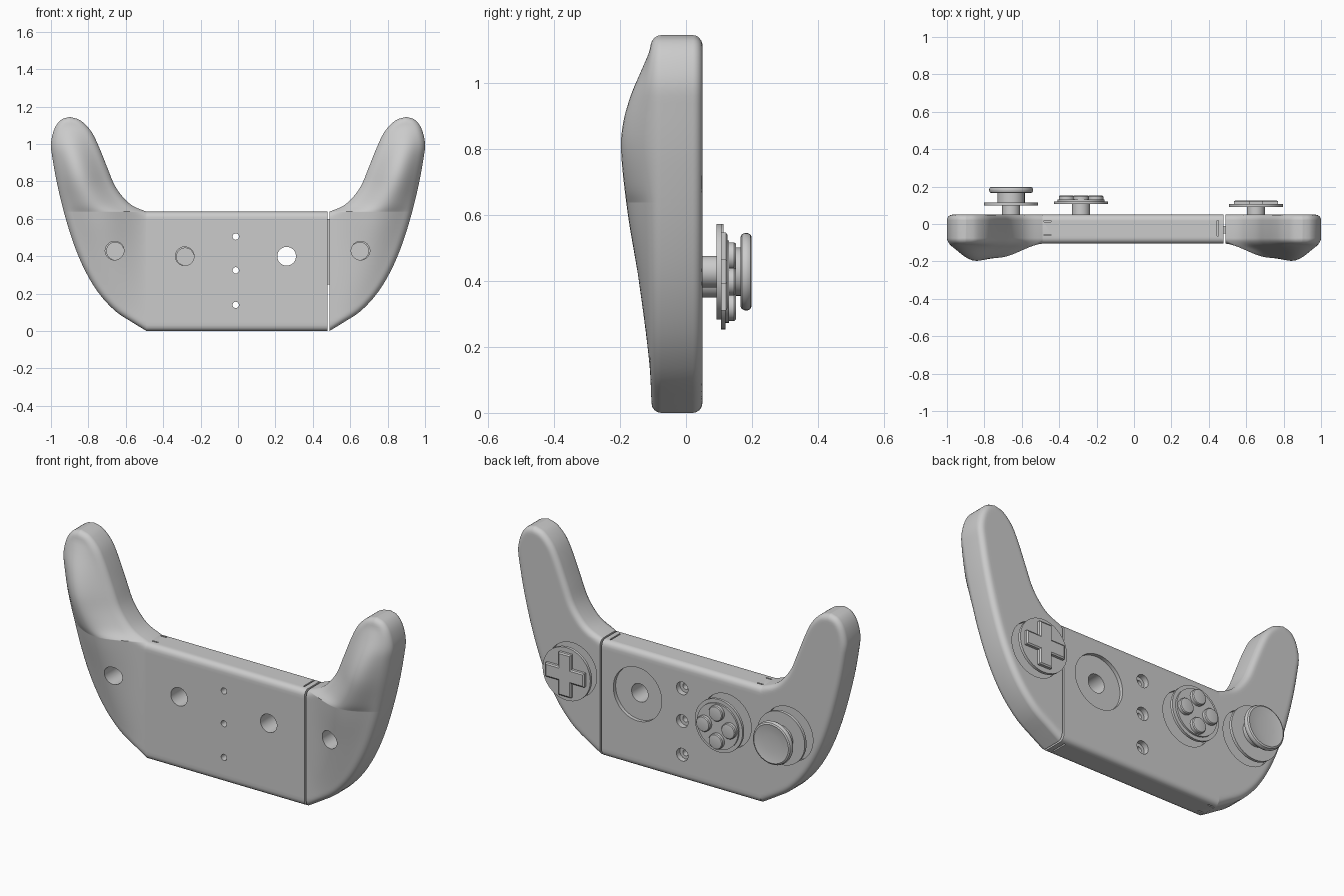
import bpy, bmesh, math
from mathutils import Vector, Matrix
from mathutils.geometry import intersect_point_line

old = bpy.data.objects.get("Cube")
if old:
    bpy.data.objects.remove(old, do_unlink=True)

grey = bpy.data.materials.new("plain grey")
grey.use_nodes = True
grey.diffuse_color = (0.6, 0.6, 0.6, 1)
grey.node_tree.nodes["Principled BSDF"].inputs["Base Color"].default_value = (0.6, 0.6, 0.6, 1)

FRONT, BACK, RIM = -0.105, 0.05, 0.03
SEAM, TOP, TIP = 0.488, 0.638, 1.145


def finish(bm, name):
    bmesh.ops.remove_doubles(bm, verts=bm.verts, dist=1e-4)
    bmesh.ops.recalc_face_normals(bm, faces=bm.faces)
    mesh = bpy.data.meshes.new(name)
    bm.to_mesh(mesh)
    bm.free()
    mesh.materials.append(grey)
    obj = bpy.data.objects.new(name, mesh)
    bpy.context.collection.objects.link(obj)
    return obj


def smooth(obj, angle=35):
    bpy.ops.object.select_all(action='DESELECT')
    obj.select_set(True)
    bpy.context.view_layer.objects.active = obj
    bpy.ops.object.shade_smooth_by_angle(angle=math.radians(angle))


def spline(pts, steps=8):
    # Catmull-Rom polyline through the points
    p = [Vector(q) for q in pts]
    p = [2 * p[0] - p[1]] + p + [2 * p[-1] - p[-2]]
    out = []
    for a, b, c, d in zip(p, p[1:], p[2:], p[3:]):
        for k in range(steps):
            t = k / steps
            out.append(0.5 * (2 * b + (c - a) * t + (2 * a - 5 * b + 4 * c - d) * t * t
                              + (3 * b - a - 3 * c + d) * t ** 3))
    return out + [p[-2]]


def lookup(line, z):
    # first coordinate of a polyline at height z
    for a, b in zip(line, line[1:]):
        if z <= b.y and b.y > a.y:
            return a.x + (b.x - a.x) * max(0, (z - a.y) / (b.y - a.y))
    return line[-1].x


def eased(lo, hi, n):
    return [lo + (hi - lo) * (0.5 - 0.5 * math.cos(math.pi * k / n)) for k in range(n + 1)]


def edge_distance(p, lines):
    best = 1.0
    for line in lines:
        for a, b in zip(line, line[1:]):
            if a != b:
                q, t = intersect_point_line(p, a, b)
                t = min(1, max(0, t))
                best = min(best, (p - a.lerp(b, t)).length)
    return best


def panel(name, heights, inner, outer, columns, lines, swell, side=1):
    # closed slab with rounded rims and a swelling on its front
    bm = bmesh.new()
    sheets = ([], [])
    for z in heights:
        rows = ([], [])
        for u in eased(0, 1, columns):
            x = inner(z) + (outer(z) - inner(z)) * u
            d = min(RIM, edge_distance(Vector((x, z)), lines))
            drop = RIM - math.sqrt(max(0, RIM ** 2 - (RIM - d) ** 2))
            rows[0].append(bm.verts.new((side * x, FRONT + drop - swell(u, z), z)))
            rows[1].append(bm.verts.new((side * x, BACK - drop, z)))
        for sheet, row in zip(sheets, rows):
            sheet.append(row)
    for g in sheets:
        for r0, r1 in zip(g, g[1:]):
            for k in range(columns):
                bm.faces.new((r0[k], r0[k + 1], r1[k + 1], r1[k]))
    rims = [g[0] + [r[-1] for r in g[1:]] + g[-1][-2::-1] + [r[0] for r in g[-2:0:-1]] for g in sheets]
    f, b = rims
    for k in range(len(f)):
        bm.faces.new((f[k - 1], f[k], b[k], b[k - 1]))
    return finish(bm, name)


def disc(name, x, z, profile, sides=48):
    # turned part along y; profile is (radius, y) pairs
    bm = bmesh.new()
    rings = []
    for r, y in profile:
        rings.append([bm.verts.new((x + r * math.cos(2 * math.pi * k / sides), y,
                                    z + r * math.sin(2 * math.pi * k / sides))) for k in range(sides)])
    for r0, r1 in zip(rings, rings[1:]):
        for k in range(sides):
            bm.faces.new((r0[k - 1], r0[k], r1[k], r1[k - 1]))
    bm.faces.new(rings[0])
    bm.faces.new(rings[-1])
    return finish(bm, name)


def box(name, x, y, z):
    bm = bmesh.new()
    size = [b - a for a, b in (x, y, z)]
    mid = [(a + b) / 2 for a, b in (x, y, z)]
    bmesh.ops.create_cube(bm, size=1, matrix=Matrix.Translation(mid) @ Matrix.Diagonal((*size, 1)))
    return finish(bm, name)


def cut(obj, cutters):
    for c in cutters:
        m = obj.modifiers.new("cut", 'BOOLEAN')
        m.operation, m.solver, m.object = 'DIFFERENCE', 'EXACT', c
        bpy.context.view_layer.objects.active = obj
        bpy.ops.object.modifier_apply(modifier=m.name)
        bpy.data.objects.remove(c, do_unlink=True)
    smooth(obj)


def socket(x, z):
    # through hole with a shallow round recess on the back
    return disc("socket_cutter", x, z, [(0.05, -0.4), (0.05, 0.03), (0.147, 0.03), (0.147, 0.2)])


# Grip outline and depth of its swelling
outer = spline([(SEAM, 0), (.57, .05), (.66, .11), (.757, .22), (.84, .37), (.906, .55), (.96, .755),
                (.992, .925), (1, 1.005), (.98, 1.085), (.945, 1.13), (.90, TIP)])
inner = spline([(SEAM, TOP), (.56, .668), (.61, .71), (.66, .78), (.70, .877), (.75, 1), (.79, 1.075),
                (.845, 1.128), (.90, TIP)])
depth = spline([(0, 0), (.006, .15), (.038, .4), (.071, .6), (.091, .78), (.087, .87), (.063, .96),
                (.025, 1.05), (.005, 1.1), (0, TIP)])
top_line = [Vector((-1, TOP)), Vector((SEAM, TOP))]
base_line = [Vector((-1, 0)), Vector((SEAM, 0))]


def swell(u, z):
    return lookup(depth, z) * max(0, math.sin(math.pi * u ** 1.2)) ** 1.3


grip_heights = eased(0, TOP, 26) + eased(TOP, TIP, 34)[1:]
grips = [panel(name, grip_heights, lambda z: SEAM if z <= TOP else lookup(inner, z),
               lambda z: lookup(outer, z), 26, [outer, inner, top_line, base_line], swell, side)
         for name, side in (("left_grip", 1), ("right_grip", -1))]
centre = panel("centre_body", eased(0, TOP, 28), lambda z: -SEAM, lambda z: 0.478, 1,
               [top_line, base_line], lambda u, z: 0)

# Sockets, screw holes and latch grooves
cut(grips[0], [socket(.655, .43)])
cut(grips[1], [socket(-.66, .43)])
tools = [socket(-.285, .40), socket(.26, .40)]
for z in (.505, .325, .14):
    tools.append(disc("screw_cutter", -.012, z, [(.017, -.4), (.017, .02), (.035, .02), (.035, .2)], 24))
for z in ((-.1, .012), (TOP - .012, TOP + .1)):
    tools.append(box("groove_cutter", (.443, .451), (-.065, .02), z))
    for y in (-.062, .012):
        tools.append(box("groove_cutter", (-.48, -.445), (y, y + .007), z))
cut(centre, tools)
box("joining_tongue", (.47, .495), (-.05, -.01), (.25, .6))

# Thumb stick
smooth(disc("thumb_stick", -.657, .428,
            [(.048, .03), (.048, .098), (.145, .098), (.145, .114), (.073, .114), (.073, .165), (.105, .165),
             (.113, .169), (.117, .178), (.117, .187), (.113, .195), (.105, .199), (.095, .197), (.05, .192)]))

# Button cluster
smooth(disc("button_base", -.283, .398,
            [(.048, .03), (.048, .106), (.145, .106), (.145, .12), (.125, .12), (.125, .13)]))
for name, dx, dz in (("upper", 0, 1), ("lower", 0, -1), ("left", 1, 0), ("right", -1, 0)):
    smooth(disc(name + "_button", -.283 + .077 * dx, .398 + .077 * dz,
                [(.042, .125), (.042, .146), (.038, .151), (.034, .152)], 32))

# Direction pad
smooth(disc("direction_pad_base", .652, .428, [(.048, .03), (.048, .092), (.145, .092), (.145, .107)]))
bm = bmesh.new()
w, l = .038, .118
quarter = [(l, -w), (l, w), (w, w)]
cross = []
for k in range(4):
    c, s = round(math.cos(k * math.pi / 2)), round(math.sin(k * math.pi / 2))
    cross += [(c * a - s * b, s * a + c * b) for a, b in quarter]
face = bm.faces.new([bm.verts.new((.652 + a, .105, .428 + b)) for a, b in cross])
lid = bmesh.ops.extrude_face_region(bm, geom=[face])["geom"]
bmesh.ops.translate(bm, verts=[v for v in lid if isinstance(v, bmesh.types.BMVert)], vec=(0, .016, 0))
bm.normal_update()
caps = [f for f in lid if isinstance(f, bmesh.types.BMFace)]
bmesh.ops.inset_region(bm, faces=caps, thickness=.01, depth=0)
for v in caps[0].verts:
    v.co.y += .005
finish(bm, "direction_pad")
